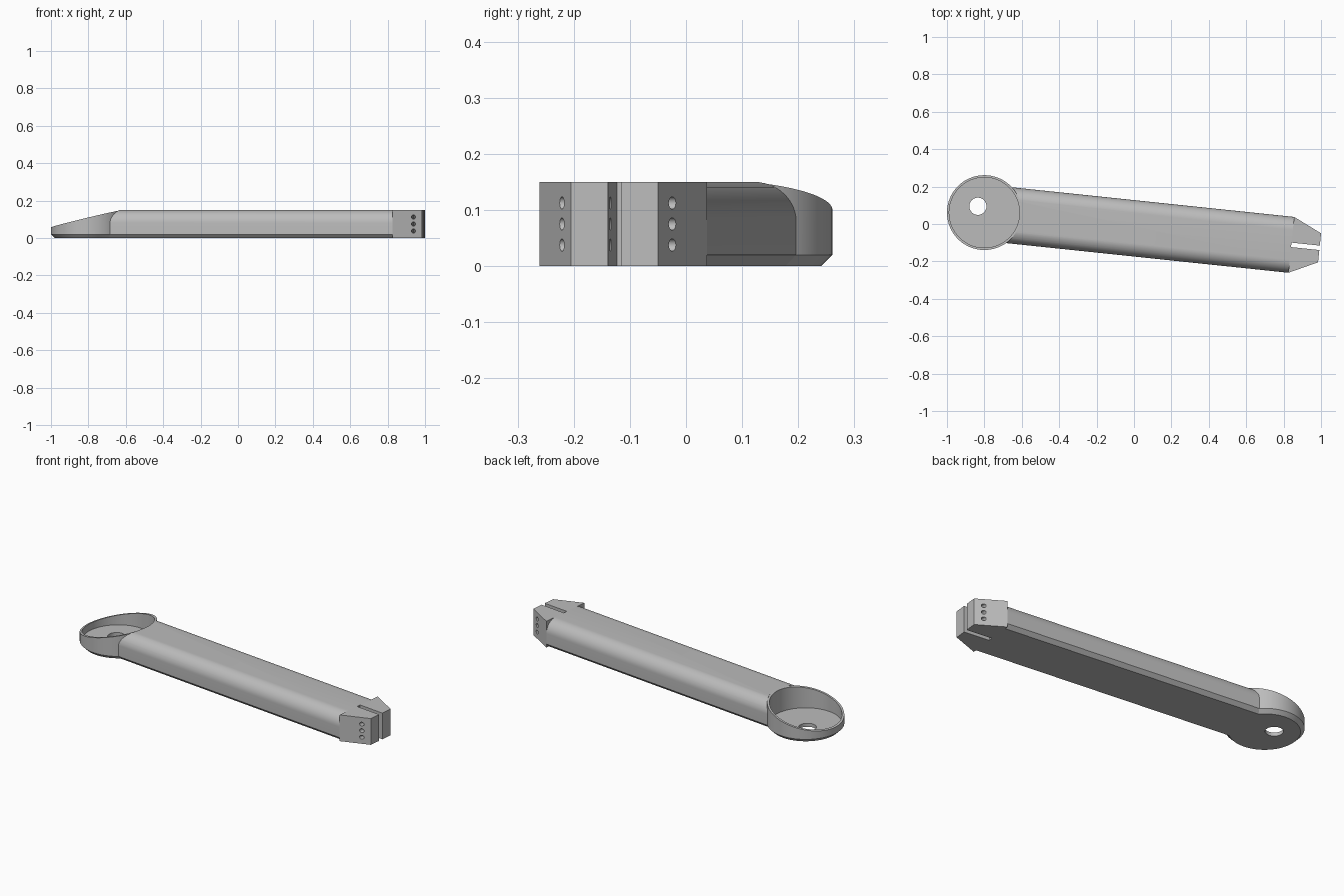
import bpy, bmesh, math
from mathutils import Matrix, Vector

cube = bpy.data.objects.get("Cube")
if cube:
    bpy.data.objects.remove(cube, do_unlink=True)

# One plain grey for the whole arm
grey = bpy.data.materials.new("light grey")
grey.use_nodes = True
COLOUR = (0.5, 0.5, 0.5, 1)
grey.diffuse_color = COLOUR
grey.node_tree.nodes["Principled BSDF"].inputs["Base Color"].default_value = COLOUR

# Arm frame: origin at the cup centre, +x along the arm
ARM = Matrix.Translation((-0.8, 0.061, 0)) @ Matrix.Rotation(math.radians(-6), 4, "Z")
HEIGHT, BASE, RADIUS, HALF = 0.15, 0.02, 0.2, 0.15
SHOULDER, TIP = 1.65, 1.802


def make(name, bm):
    bmesh.ops.recalc_face_normals(bm, faces=bm.faces)
    mesh = bpy.data.meshes.new(name)
    bm.to_mesh(mesh)
    bm.free()
    mesh.materials.append(grey)
    obj = bpy.data.objects.new(name, mesh)
    bpy.context.collection.objects.link(obj)
    obj.matrix_world = ARM
    return obj


def prism(name, points, direction):
    bm = bmesh.new()
    face = bm.faces.new([bm.verts.new(p) for p in points])
    top = bmesh.ops.extrude_face_region(bm, geom=[face])["geom"]
    moved = [v for v in top if isinstance(v, bmesh.types.BMVert)]
    bmesh.ops.translate(bm, verts=moved, vec=Vector(direction))
    return make(name, bm)


def cylinder(name, radius, start, direction, sides=64):
    d = Vector(direction)
    turn = d.to_track_quat("Z", "Y")
    ring = [Vector(start) + turn @ Vector((radius * math.cos(a), radius * math.sin(a), 0))
            for a in (math.tau * i / sides for i in range(sides))]
    return prism(name, ring, d)


def activate(obj):
    bpy.ops.object.select_all(action="DESELECT")
    bpy.context.view_layer.objects.active = obj
    obj.select_set(True)


def cut(obj, cutter):
    cutter.hide_render = True
    mod = obj.modifiers.new("cut", "BOOLEAN")
    mod.operation, mod.solver, mod.object = "DIFFERENCE", "EXACT", cutter
    activate(obj)
    bpy.ops.object.modifier_apply(modifier=mod.name)
    bpy.data.objects.remove(cutter, do_unlink=True)


# Cup: chamfered base, thin wall and a rim that slopes up toward the arm
def rim(x):
    return min(HEIGHT, 0.105 + 0.24 * x)


def cup_ring(bm, radius, z, sides=96):
    ring = []
    for i in range(sides):
        a = math.tau * i / sides
        x, y = radius * math.cos(a), radius * math.sin(a)
        ring.append(bm.verts.new((x, y, rim(x) if z is None else z)))
    return ring


bm = bmesh.new()
inner = RADIUS - 0.012
rings = [cup_ring(bm, r, z) for r, z in (
    (RADIUS - BASE, 0), (RADIUS, BASE), (RADIUS, None), (inner, None), (inner, BASE))]
for low, high in zip(rings, rings[1:]):
    for i in range(len(low)):
        j = (i + 1) % len(low)
        bm.faces.new((low[i], low[j], high[j], high[i]))
bm.faces.new(rings[0])
bm.faces.new(rings[-1])
cup = make("cup", bm)
cut(cup, cylinder("cable_hole_cutter", 0.046, (-0.038, 0.03, -0.1), (0, 0, 0.3)))

# Shaft: flat bottom with chamfers, upright sides and rounded top edges
ROUND = 0.07
half = [(HALF - BASE, 0), (HALF, BASE)]
for i in range(13):
    a = math.pi / 2 * i / 12
    half.append((HALF - ROUND + ROUND * math.cos(a), HEIGHT - ROUND + ROUND * math.sin(a)))
outline = half + [(-y, z) for y, z in reversed(half)]
shaft = prism("shaft", [(0.1, y, z) for y, z in outline], (SHOULDER - 0.1, 0, 0))
cut(shaft, cylinder("cup_cutter", RADIUS - 0.001, (0, 0, 0.015), (0, 0, 0.3), 96))

# Clamp jaws: tapered blocks either side of a slot, drilled across
parts = [cup, shaft]
for name, side in (("left_jaw", 1), ("right_jaw", -1)):
    plan = [(SHOULDER, 0.012), (TIP, 0.012), (TIP, 0.078), (SHOULDER, HALF)]
    jaw = prism(name, [(x, side * y, 0) for x, y in plan], (0, 0, HEIGHT))
    for i in range(3):
        cut(jaw, cylinder("bolt_cutter", 0.011, (1.758, -0.3, 0.0375 * (i + 1)), (0, 0.6, 0), 24))
    parts.append(jaw)

for obj in parts:
    activate(obj)
    bpy.ops.object.shade_smooth_by_angle(angle=math.radians(30))
